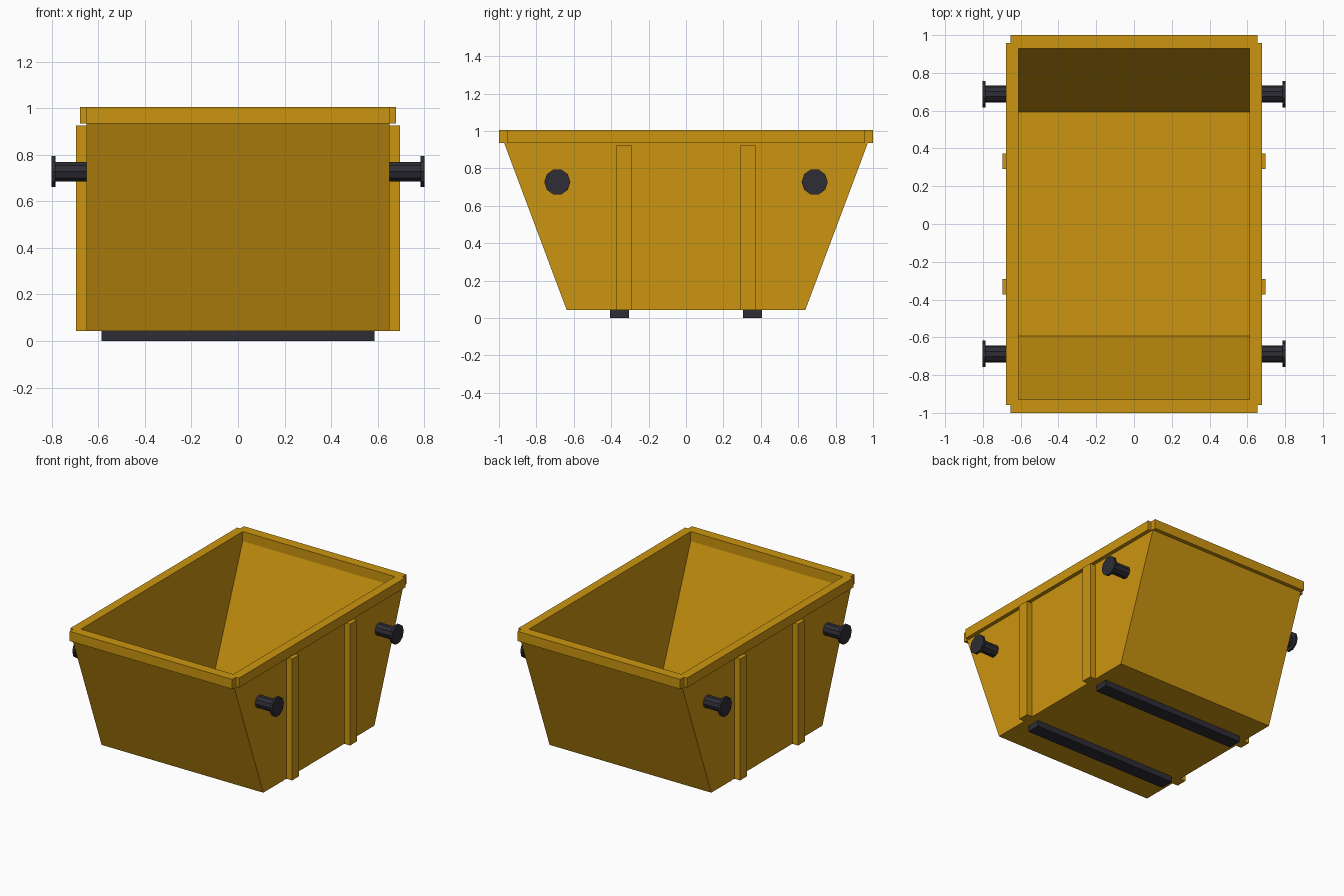
import bpy, bmesh, math

cube = bpy.data.objects.get("Cube")
if cube:
    bpy.data.objects.remove(cube, do_unlink=True)


def material(name, rgb):
    mat = bpy.data.materials.new(name)
    mat.use_nodes = True
    mat.diffuse_color = (*rgb, 1)
    mat.node_tree.nodes["Principled BSDF"].inputs["Base Color"].default_value = (*rgb, 1)
    return mat


YELLOW = material("yellow paint", (0.6, 0.3, 0.005))
DARK = material("dark steel", (0.026, 0.026, 0.036))


def finish(name, bm, mat):
    bmesh.ops.recalc_face_normals(bm, faces=bm.faces)
    mesh = bpy.data.meshes.new(name)
    bm.to_mesh(mesh)
    bm.free()
    mesh.materials.append(mat)
    obj = bpy.data.objects.new(name, mesh)
    bpy.context.collection.objects.link(obj)
    return obj


def loft(name, loops, mat):
    """Skin a row of matching loops and cap both ends."""
    bm = bmesh.new()
    rings = [[bm.verts.new(p) for p in loop] for loop in loops]
    for a, b in zip(rings, rings[1:]):
        for i in range(len(a)):
            j = (i + 1) % len(a)
            bm.faces.new((a[i], a[j], b[j], b[i]))
    bm.faces.new(rings[0])
    bm.faces.new(rings[-1])
    return finish(name, bm, mat)


def rect(x, y, z, cx=0, cy=0):
    return [(cx + sx * x, cy + sy * y, z)
            for sx, sy in ((-1, -1), (1, -1), (1, 1), (-1, 1))]


def box(name, cx, cy, x, y, z0, z1, mat):
    return loft(name, [rect(x, y, z0, cx, cy), rect(x, y, z1, cx, cy)], mat)


def disc(x, r, cy, cz, sides=10):
    steps = [2 * math.pi * i / sides for i in range(sides)]
    return [(x, cy + r * math.cos(a), cz + r * math.sin(a)) for a in steps]


BASE, RIM_Z, TOP = 0.043, 0.935, 1.005

# Hollow tub with sloping ends
loft("tub", [rect(0.65, 0.638, BASE), rect(0.65, 0.972, RIM_Z),
             rect(0.612, 0.928, RIM_Z), rect(0.612, 0.592, 0.07)], YELLOW)

# Rim frame with notched corners
quarter = [(0.678, 0.957), (0.653, 0.957), (0.653, 1.0)]
outline = (quarter + [(-x, y) for x, y in reversed(quarter)]
           + [(-x, -y) for x, y in quarter]
           + [(x, -y) for x, y in reversed(quarter)])
opening = [p[:2] for p in rect(0.612, 0.928, 0)]
bm = bmesh.new()
edges = []
for loop in (outline, opening):
    vs = [bm.verts.new((x, y, RIM_Z)) for x, y in loop]
    edges += [bm.edges.new((vs[i - 1], vs[i])) for i in range(len(vs))]
bmesh.ops.triangle_fill(bm, use_beauty=True, edges=edges, normal=(0, 0, 1))
lifted = bmesh.ops.extrude_face_region(bm, geom=bm.faces[:], use_keep_orig=True)
bmesh.ops.translate(bm, vec=(0, 0, TOP - RIM_Z),
                    verts=[g for g in lifted["geom"] if isinstance(g, bmesh.types.BMVert)])
finish("rim", bm, YELLOW)

for sy, end in ((-1, "front"), (1, "back")):
    # Skid under the floor
    box(f"{end}_skid", 0, sy * 0.355, 0.587, 0.05, 0, BASE, DARK)
    for sx, side in ((-1, "right"), (1, "left")):
        # Upright stiffener on the side wall
        box(f"{end}_{side}_rib", sx * 0.6725, sy * 0.332, 0.0235, 0.04, BASE, 0.925, YELLOW)
        # Lifting pin with a wider end cap
        spots = [(0.645, 0.045), (0.785, 0.045), (0.785, 0.07), (0.802, 0.07)]
        loft(f"{end}_{side}_lifting_pin",
             [disc(sx * x, r, sy * 0.688, 0.727) for x, r in spots], DARK)
